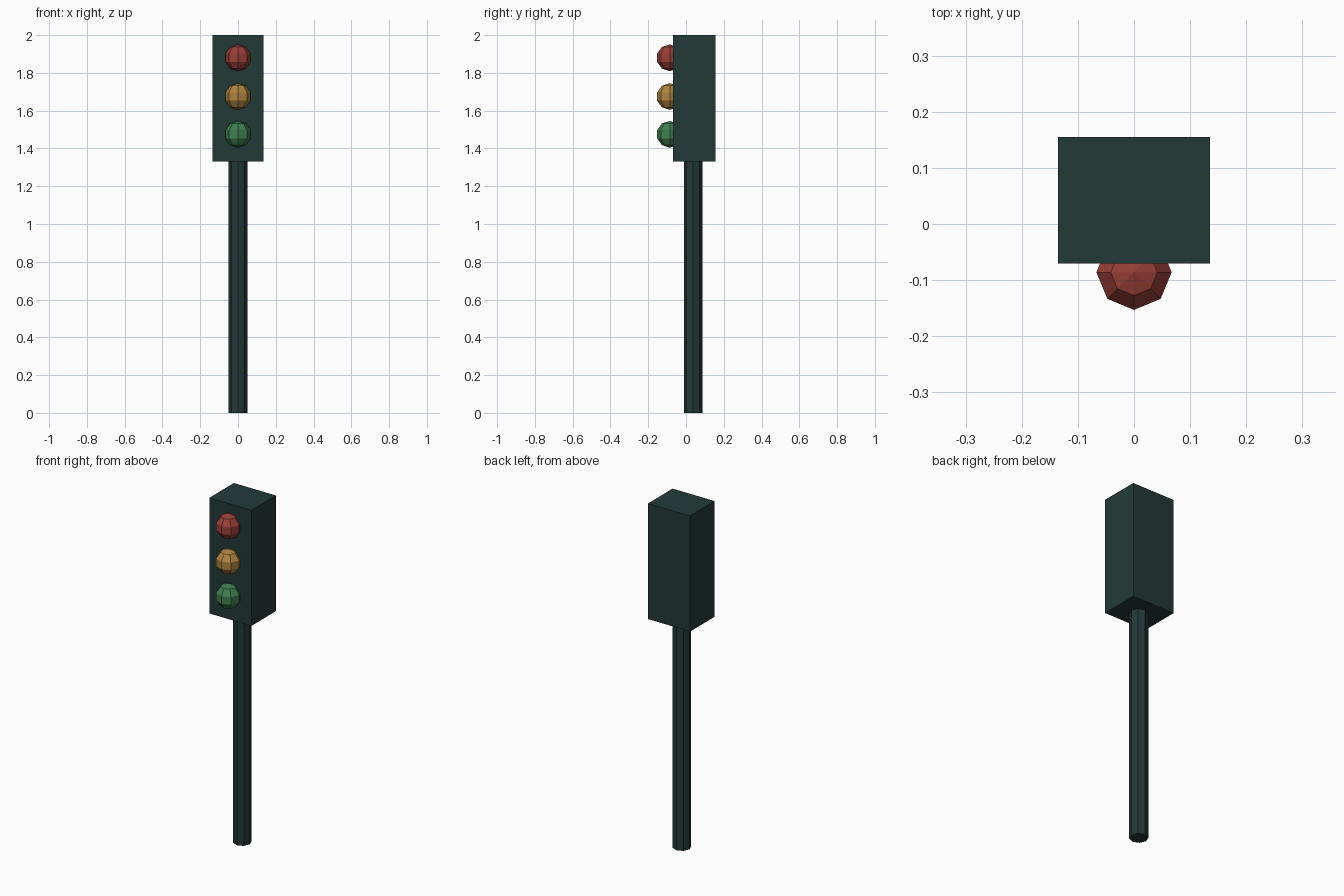
import bpy

if "Cube" in bpy.data.objects:
    bpy.data.objects.remove(bpy.data.objects["Cube"])


def paint(obj, name, color):
    mat = bpy.data.materials.get(name) or bpy.data.materials.new(name)
    mat.diffuse_color = (*color, 1)
    mat.use_nodes = True
    mat.node_tree.nodes["Principled BSDF"].inputs["Base Color"].default_value = mat.diffuse_color
    obj.data.materials.append(mat)


DARK = (0.016, 0.042, 0.039)

# Octagonal pole
bpy.ops.mesh.primitive_cylinder_add(vertices=8, radius=0.049, depth=1.33,
                                    location=(0, 0.038, 0.665))
pole = bpy.context.object
pole.name = "pole"
paint(pole, "dark_green", DARK)

# Signal housing
bpy.ops.mesh.primitive_cube_add(size=1, location=(0, 0.0425, 1.665))
housing = bpy.context.object
housing.name = "housing"
housing.scale = (0.27, 0.225, 0.67)
paint(housing, "dark_green", DARK)

# Three faceted lamps
for name, z, color in (("red", 1.88, (0.32, 0.05, 0.04)),
                       ("amber", 1.675, (0.42, 0.23, 0.05)),
                       ("green", 1.475, (0.05, 0.21, 0.08))):
    bpy.ops.mesh.primitive_uv_sphere_add(segments=8, ring_count=5, radius=0.0705,
                                         location=(0, -0.086, z))
    lamp = bpy.context.object
    lamp.name = name + "_lamp"
    paint(lamp, name, color)
